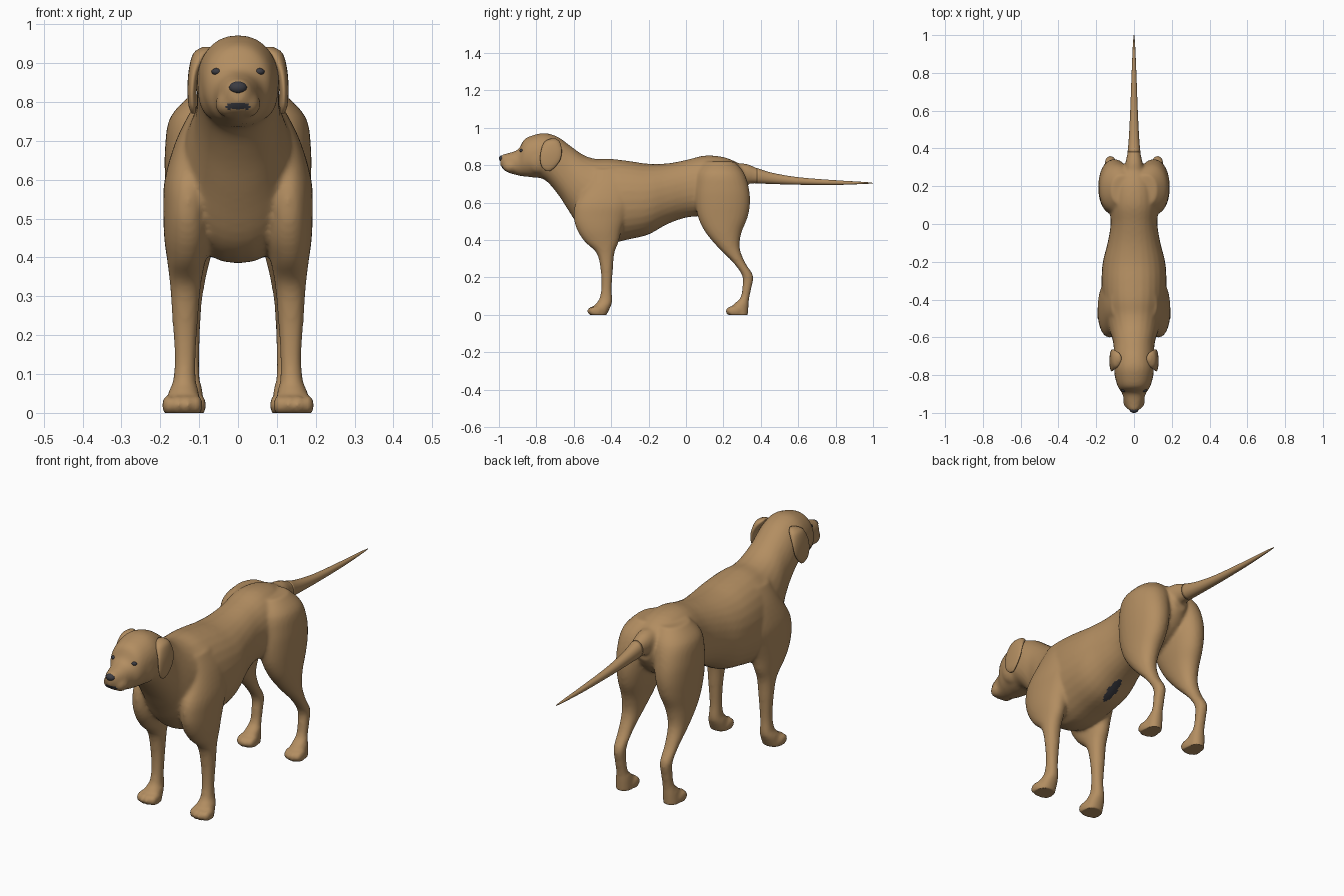
import bpy, bmesh, math
from mathutils import Vector, Matrix
from mathutils.bvhtree import BVHTree

if "Cube" in bpy.data.objects:
    bpy.data.objects.remove(bpy.data.objects["Cube"])


def material(name, rgb):
    m = bpy.data.materials.new(name)
    m.diffuse_color = (*rgb, 1)
    m.use_nodes = True
    m.node_tree.nodes["Principled BSDF"].inputs["Base Color"].default_value = m.diffuse_color
    return m


TAN = material("tan_coat", (0.45, 0.27, 0.12))
DARK = material("dark_grey", (0.045, 0.045, 0.055))


def spline(rows, steps=4):
    """Smooth the stations with a Catmull-Rom curve."""
    out = []
    for i in range(len(rows) - 1):
        quad = [rows[max(i - 1, 0)], rows[i], rows[i + 1], rows[min(i + 2, len(rows) - 1)]]
        for k in range(steps):
            t = k / steps
            out.append([0.5 * (2 * b + (c - a) * t + (2 * a - 5 * b + 4 * c - d) * t * t
                               + (3 * b - a - 3 * c + d) * t ** 3) for a, b, c, d in zip(*quad)])
    return out + [list(rows[-1])]


def loft(bm, rows, axis, side=1, seg=28):
    """Rows are (position on axis, low, high, centre x, half width)."""
    rings = []
    for t, lo, hi, cx, hw in spline(rows):
        ring = []
        for k in range(seg):
            a = 2 * math.pi * k / seg
            c, s = (math.copysign(abs(f) ** 0.93, f) for f in (math.cos(a), math.sin(a)))
            x, v = side * (cx + hw * c), (lo + hi) / 2 + (hi - lo) / 2 * s
            ring.append(bm.verts.new((x, t, v) if axis == "Y" else (x, v, t)))
        rings.append(ring)
    for r, q in zip(rings, rings[1:]):
        for k in range(seg):
            n = (k + 1) % seg
            bm.faces.new((r[k], r[n], q[n], q[k]))
    bm.faces.new(rings[0])
    bm.faces.new(rings[-1])


def ball(bm, centre, radii):
    mat = Matrix.Translation(centre) @ Matrix.Diagonal((*radii, 1))
    bmesh.ops.create_uvsphere(bm, u_segments=20, v_segments=12, radius=1, matrix=mat)


def finish(bm, name, *mats):
    bmesh.ops.recalc_face_normals(bm, faces=bm.faces[:])
    for f in bm.faces:
        f.smooth = True
    me = bpy.data.meshes.new(name)
    bm.to_mesh(me)
    bm.free()
    for m in mats:
        me.materials.append(m)
    ob = bpy.data.objects.new(name, me)
    bpy.context.collection.objects.link(ob)
    return ob


# Head, neck and torso from nose to rump
trunk = [(-.992, .800, .850, 0, .020), (-.975, .775, .859, 0, .036), (-.94, .757, .868, 0, .050),
         (-.895, .745, .887, 0, .064), (-.865, .740, .938, 0, .084), (-.82, .735, .960, 0, .098),
         (-.755, .722, .972, 0, .106), (-.685, .645, .952, 0, .106), (-.62, .545, .905, 0, .112),
         (-.55, .440, .856, 0, .135), (-.48, .395, .834, 0, .152), (-.40, .385, .834, 0, .167),
         (-.30, .405, .822, 0, .172), (-.20, .430, .808, 0, .165), (-.10, .485, .810, 0, .140),
         (0, .520, .828, 0, .124), (.10, .530, .852, 0, .130), (.20, .550, .844, 0, .120),
         (.28, .600, .812, 0, .080), (.33, .670, .780, 0, .040)]

# Legs from top to paw
front_leg = [(.78, -.50, -.34, .090, .030), (.70, -.53, -.30, .110, .050), (.60, -.59, -.29, .125, .064),
             (.52, -.60, -.32, .130, .062), (.45, -.58, -.345, .130, .060), (.39, -.54, -.36, .133, .049),
             (.33, -.478, -.383, .135, .040), (.24, -.456, -.391, .136, .033), (.14, -.453, -.397, .136, .027),
             (.08, -.466, -.394, .138, .030), (.05, -.49, -.40, .140, .040), (-.01, -.50, -.43, .142, .045)]
hind_leg = [(.82, .10, .26, .060, .060), (.76, .06, .31, .085, .090), (.68, .05, .336, .100, .088),
            (.60, .05, .343, .105, .083), (.52, .065, .329, .110, .073), (.44, .105, .297, .118, .059),
            (.36, .172, .287, .124, .044), (.28, .252, .316, .126, .033), (.21, .300, .359, .125, .028),
            (.15, .302, .351, .125, .026), (.09, .290, .338, .125, .027), (.05, .25, .335, .126, .036),
            (-.01, .24, .33, .128, .038)]

# Tail, tapering straight back
tail = [(.24, .70, .81, 0, .055), (.32, .702, .808, 0, .046), (.38, .703, .785, 0, .034),
        (.46, .700, .760, 0, .027), (.60, .696, .736, 0, .020), (.80, .695, .720, 0, .0125),
        (.95, .700, .711, 0, .006), (1.0, .703, .706, 0, .0015)]

bm = bmesh.new()
loft(bm, trunk, "Y")
loft(bm, tail[:5], "Y")
for side in (1, -1):
    loft(bm, front_leg, "Z", side)
    loft(bm, hind_leg, "Z", side)
    # Toes
    for cx, cy, gap in ((.143, -.492, .024), (.128, .248, .020)):
        for k in (-1.5, -.5, .5, 1.5):
            back = .010 if abs(k) > 1 else 0
            ball(bm, (side * (cx + k * gap), cy + back, .020), (.0165, .038, .027))
    # Cheeks and lips
    ball(bm, (side * .028, -.935, .795), (.030, .045, .034))
    ball(bm, (side * .060, -.79, .83), (.044, .070, .075))
raw = finish(bm, "body_source", TAN, DARK)

# Fuse the parts into one smooth skin
fuse = raw.modifiers.new("fuse", "REMESH")
fuse.mode, fuse.voxel_size, fuse.use_smooth_shade = "VOXEL", .008, True
relax = raw.modifiers.new("relax", "SMOOTH")
relax.factor, relax.iterations = .5, 8
deps = bpy.context.evaluated_depsgraph_get()
skin = bpy.data.meshes.new_from_object(raw.evaluated_get(deps))
bpy.data.objects.remove(raw)
bm = bmesh.new()
bm.from_mesh(skin)
bpy.data.meshes.remove(skin)
for v in bm.verts:
    v.co.z = max(v.co.z, 0)
bm.normal_update()
tree = BVHTree.FromBMesh(bm)

# Dark mouth and belly patch
for f in bm.faces:
    c = f.calc_center_median()
    mouth = c.y < -.94 and abs(c.x) < .03 and abs(c.z - .789 + 3 * c.x ** 2) < .007
    belly = f.normal.z < -.3 and ((c.x / .024) ** 2 + ((c.y + .155) / .06) ** 2) < 1
    f.material_index = 1 if mouth or belly else 0
finish(bm, "body", TAN, DARK)

bm = bmesh.new()
loft(bm, tail[2:], "Y")
finish(bm, "tail", TAN)

# Hanging ears
ear = [(.942, -.725, -.695, .078, .012), (.925, -.757, -.675, .093, .022), (.88, -.775, -.664, .112, .015),
       (.83, -.780, -.672, .118, .012), (.79, -.770, -.700, .117, .010), (.77, -.748, -.725, .114, .005)]
for side, label in ((1, "right"), (-1, "left")):
    bm = bmesh.new()
    loft(bm, ear, "Z", side)
    finish(bm, "ear_" + label, TAN)
    # Eyes set on the face
    hit = tree.ray_cast(Vector((side * .055, -2, .878)), Vector((0, 1, 0)))[0]
    spot = hit if hit else Vector((side * .055, -.875, .878))
    bm = bmesh.new()
    ball(bm, spot + Vector((0, .005, 0)), (.013, .011, .009))
    finish(bm, "eye_" + label, DARK)

# Nose
bm = bmesh.new()
ball(bm, (0, -.984, .837), (.023, .016, .016))
finish(bm, "nose", DARK)
